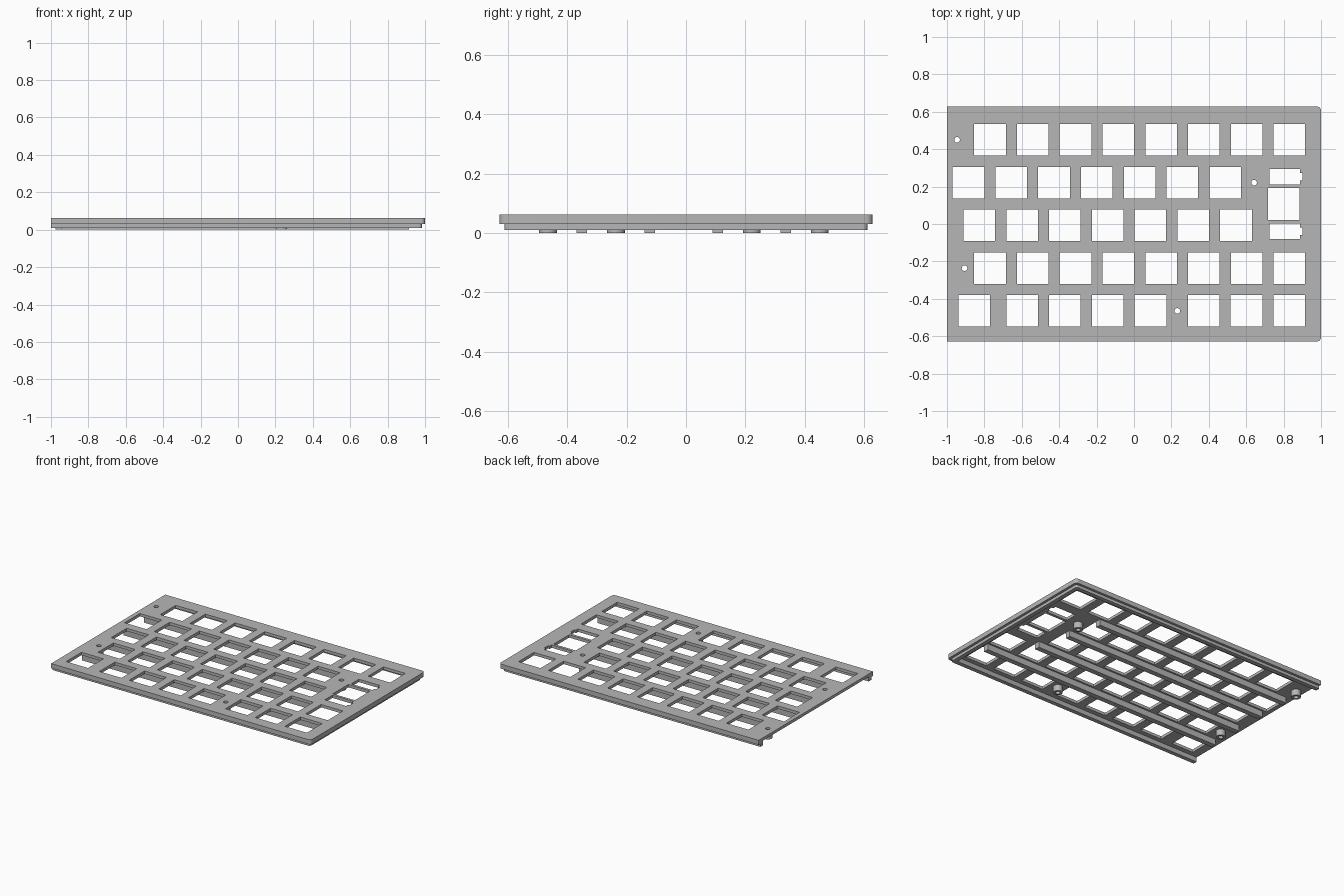
import bpy
from math import cos, sin, pi, radians

cube = bpy.data.objects.get("Cube")
if cube:
    bpy.data.objects.remove(cube)

# Main dimensions
PITCH, KEY = 0.2287, 0.169
TOP, PLATE_BOTTOM, LIP_BOTTOM, RIM_BOTTOM = 0.062, 0.042, 0.03, 0.01
HALF_X, HALF_Y = 1.0, 0.628
ROW_Y = [0.45 - PITCH * i for i in range(5)]

grey = bpy.data.materials.new("plain grey")
grey.use_nodes = True
COLOUR = (0.47, 0.47, 0.47, 1)
grey.diffuse_color = COLOUR
grey.node_tree.nodes["Principled BSDF"].inputs["Base Color"].default_value = COLOUR


def rect(cx, cy, w, h):
    return [(cx + sx * w / 2, cy + sy * h / 2)
            for sx, sy in ((-1, -1), (1, -1), (1, 1), (-1, 1))]


def circle(cx, cy, r, n=32):
    return [(cx + r * cos(2 * pi * i / n), cy + r * sin(2 * pi * i / n)) for i in range(n)]


def open_outline(inset, radius):
    """Path round front, right and back, with both right corners rounded."""
    x, y = HALF_X - inset, HALF_Y - inset
    pts = [(-HALF_X, -y)]
    for sy, start in ((-1, -pi / 2), (1, 0)):
        for i in range(7):
            a = start + i * pi / 12
            pts.append((x - radius + radius * cos(a),
                        sy * (y - radius) + radius * sin(a)))
    return pts + [(-HALF_X, y)]


def slab(name, loops, z0, z1):
    """Fill the flat loops (inner ones become holes) and extrude from z0 to z1."""
    curve = bpy.data.curves.new(name, 'CURVE')
    curve.dimensions = '2D'
    curve.fill_mode = 'BOTH'
    curve.extrude = (z1 - z0) / 2
    for loop in loops:
        spline = curve.splines.new('POLY')
        spline.points.add(len(loop) - 1)
        for point, (x, y) in zip(spline.points, loop):
            point.co = (x, y, 0, 1)
        spline.use_cyclic_u = True
    obj = bpy.data.objects.new(name, curve)
    bpy.context.collection.objects.link(obj)
    obj.location.z = (z0 + z1) / 2
    bpy.ops.object.select_all(action='DESELECT')
    obj.select_set(True)
    bpy.context.view_layer.objects.active = obj
    bpy.ops.object.convert(target='MESH')
    obj = bpy.context.view_layer.objects.active
    obj.name = name
    obj.data.materials.clear()
    obj.data.materials.append(grey)
    bpy.ops.object.shade_smooth_by_angle(angle=radians(30))
    return obj


# Square switch openings: (row, first centre x, count)
holes = []
for row, first, count in ((0, -0.77, 8), (1, -0.885, 7), (2, -0.827, 7), (3, -0.77, 8),
                          (4, -0.855, 1), (4, -0.598, 4), (4, 0.373, 3)):
    holes += [rect(first + PITCH * i, ROW_Y[row], KEY, KEY) for i in range(count)]

# Tall key: switch opening and two notched stabiliser openings
tall_y = (ROW_Y[1] + ROW_Y[2]) / 2
holes.append(rect(0.80, tall_y, KEY, KEY))
for side in (-1, 1):
    cy = tall_y + side * 0.145
    left, right, tab = 0.725, 0.888, 0.9
    holes.append([(left, cy - 0.042), (right, cy - 0.042), (right, cy - 0.02),
                  (tab, cy - 0.02), (tab, cy + 0.02), (right, cy + 0.02),
                  (right, cy + 0.042), (left, cy + 0.042)])

# Screw holes continue down through the standoffs
screws = [(-0.946, ROW_Y[0]), (0.642, ROW_Y[1]), (-0.906, ROW_Y[3]), (0.232, ROW_Y[4])]
holes += [circle(x, y, 0.015) for x, y in screws]

# Switch plate
slab("switch_plate", [open_outline(0, 0.022)] + holes, PLATE_BOTTOM, TOP)

# Stepped edge, open at the left-hand end of the x axis
inner = open_outline(0.046, 0.008)[::-1]
slab("outer_lip", [open_outline(0, 0.022) + inner], LIP_BOTTOM, PLATE_BOTTOM)
slab("inner_rim", [open_outline(0.017, 0.016) + inner], RIM_BOTTOM, LIP_BOTTOM)

# Stiffening ribs between the rows
for i, end_x in enumerate((0.575, 0.63, 0.69, 0.915)):
    y = (ROW_Y[i] + ROW_Y[i + 1]) / 2
    start_x = -0.945
    slab(f"rib_{i + 1}", [rect((start_x + end_x) / 2, y, end_x - start_x, 0.036)],
         0, PLATE_BOTTOM)

# Hollow standoffs
for i, (x, y) in enumerate(screws):
    slab(f"standoff_{i + 1}", [circle(x, y, 0.03), circle(x, y, 0.015)], 0, PLATE_BOTTOM)
